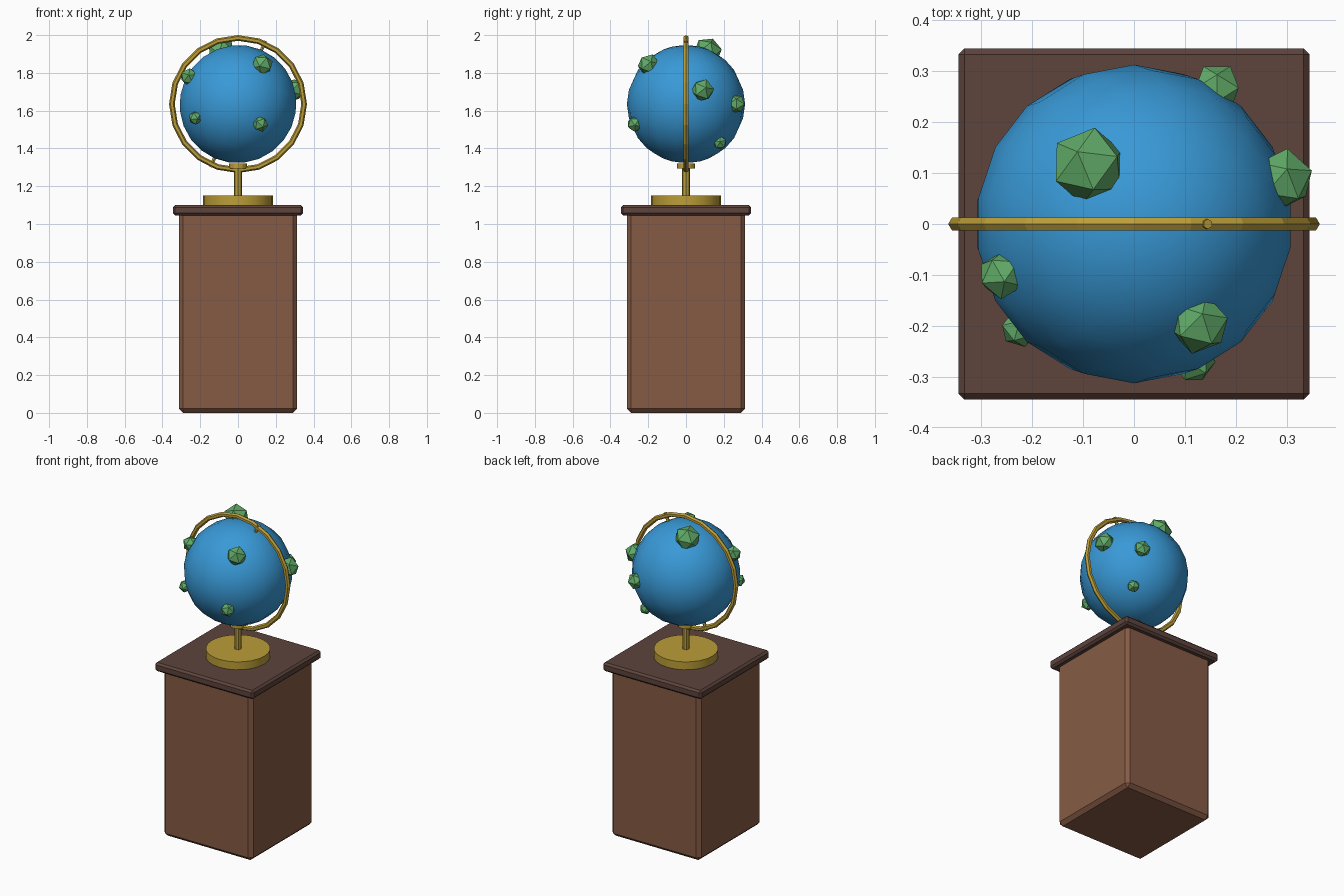
import bpy, math
from mathutils import Vector

cube = bpy.data.objects.get("Cube")
if cube:
    bpy.data.objects.remove(cube, do_unlink=True)


def material(name, rgb):
    m = bpy.data.materials.new(name)
    m.use_nodes = True
    m.diffuse_color = (*rgb, 1)
    bsdf = next(n for n in m.node_tree.nodes if n.type == 'BSDF_PRINCIPLED')
    bsdf.inputs["Base Color"].default_value = (*rgb, 1)
    return m


WOOD = material("brown wood", (0.24, 0.105, 0.06))
DARK_WOOD = material("dark wood", (0.11, 0.057, 0.046))
BRASS = material("brass", (0.5, 0.34, 0.04))
OCEAN = material("ocean blue", (0.04, 0.32, 0.68))
LAND = material("land green", (0.12, 0.41, 0.14))


def finish(name, mat):
    ob = bpy.context.object
    ob.name = ob.data.name = name
    ob.data.materials.append(mat)
    return ob


def block(name, half, z0, z1, bevel, mat):
    bpy.ops.mesh.primitive_cube_add(size=1, location=(0, 0, (z0 + z1) / 2))
    ob = finish(name, mat)
    ob.scale = (2 * half, 2 * half, z1 - z0)
    bpy.ops.object.transform_apply(location=False, rotation=False, scale=True)
    mod = ob.modifiers.new("bevel", 'BEVEL')
    mod.width = bevel
    mod.segments = 1


def rod(name, radius, z0, z1, sides, mat):
    bpy.ops.mesh.primitive_cylinder_add(vertices=sides, radius=radius, depth=z1 - z0,
                                        location=(0, 0, (z0 + z1) / 2))
    return finish(name, mat)


# Pedestal
block("pedestal", 0.312, 0, 1.08, 0.022, WOOD)
block("pedestal_top", 0.345, 1.045, 1.1, 0.012, DARK_WOOD)

# Brass stand
rod("stand_base", 0.185, 1.1, 1.15, 24, BRASS)
bpy.ops.object.shade_smooth_by_angle()
rod("stand_stem", 0.021, 1.14, 1.3, 8, BRASS)
rod("stand_collar", 0.047, 1.293, 1.32, 12, BRASS)

# Globe, tilted on its axis
CENTRE = Vector((0, 0, 1.635))
RADIUS = 0.313
TILT = math.radians(23.5)
bpy.ops.mesh.primitive_uv_sphere_add(segments=18, ring_count=12, radius=RADIUS,
                                     location=CENTRE, rotation=(0, TILT, 0))
finish("globe", OCEAN)
bpy.ops.object.shade_smooth()

# Meridian ring and axis pin
bpy.ops.mesh.primitive_torus_add(major_segments=20, minor_segments=6, major_radius=0.35,
                                 minor_radius=0.015, location=CENTRE,
                                 rotation=(math.pi / 2, 0, 0))
finish("meridian_ring", BRASS)
pin = rod("axis_pin", 0.01, CENTRE.z - 0.364, CENTRE.z + 0.364, 6, BRASS)
pin.rotation_euler.y = TILT

# Land masses: direction from the globe centre, and size
lands = [
    ((-0.09, 0.115, 0.28), 0.077),
    ((0.13, -0.2, 0.21), 0.06),
    ((-0.27, -0.105, 0.15), 0.048),
    ((-0.23, -0.21, -0.075), 0.038),
    ((0.12, -0.275, -0.108), 0.043),
    ((0.165, 0.27, 0), 0.05),
    ((0.3, 0.09, 0.075), 0.062),
    ((0.16, 0.185, -0.21), 0.038),
]
for i, (direction, size) in enumerate(lands):
    out = Vector(direction).normalized()
    bpy.ops.mesh.primitive_ico_sphere_add(subdivisions=1, radius=size,
                                          location=CENTRE + out * RADIUS,
                                          rotation=out.to_track_quat('Z', 'Y').to_euler())
    finish(f"land_{i + 1}", LAND)
